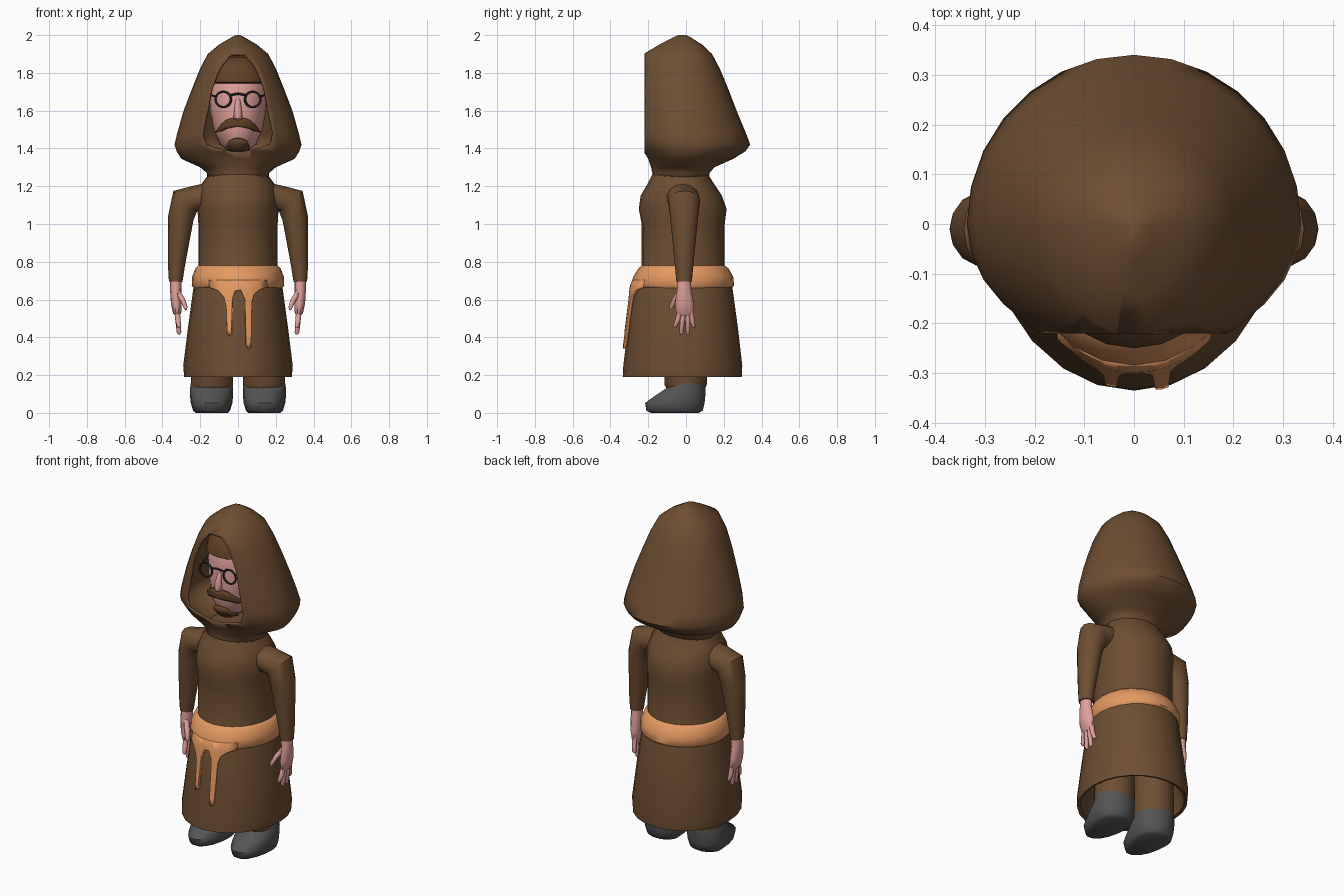
import bpy, bmesh, math
from mathutils import Vector


def mat(name, r, g, b):
    m = bpy.data.materials.new(name)
    m.diffuse_color = (r, g, b, 1)
    return m


BROWN = mat("robe_brown", 0.155, 0.076, 0.032)
SKIN = mat("skin_pink", 0.76, 0.36, 0.33)
BELT = mat("belt_tan", 0.78, 0.32, 0.12)
SHOE = mat("shoe_grey", 0.09, 0.09, 0.09)
HAIR = mat("hair_brown", 0.125, 0.054, 0.02)
DARK = mat("glasses_dark", 0.03, 0.03, 0.035)


def finish(name, bm, material, thick=0.0, offset=-1, angle=50):
    bmesh.ops.recalc_face_normals(bm, faces=bm.faces)
    me = bpy.data.meshes.new(name)
    bm.to_mesh(me)
    bm.free()
    ob = bpy.data.objects.new(name, me)
    bpy.context.collection.objects.link(ob)
    me.materials.append(material)
    bpy.ops.object.select_all(action='DESELECT')
    ob.select_set(True)
    bpy.context.view_layer.objects.active = ob
    bpy.ops.object.shade_smooth_by_angle(angle=math.radians(angle))
    if thick:
        s = ob.modifiers.new("thickness", 'SOLIDIFY')
        s.thickness, s.offset = thick, offset
    return ob


def skin_rings(rings, caps=(True, True)):
    bm = bmesh.new()
    vs = [[bm.verts.new(p) for p in r] for r in rings]
    n = len(rings[0])
    for a, b in zip(vs, vs[1:]):
        for i in range(n):
            j = (i + 1) % n
            bm.faces.new((a[i], a[j], b[j], b[i]))
    if caps[0]:
        bm.faces.new(vs[0][::-1])
    if caps[1]:
        bm.faces.new(vs[-1])
    return bm


def loft(profile, n=24, cx=0.0, caps=(True, True)):
    """Stacked ovals: (height, half width, front depth, back depth)."""
    rings = []
    for z, w, f, b in profile:
        ring = []
        for i in range(n):
            a = 2 * math.pi * i / n
            s = math.sin(a)
            ring.append((cx + w * math.cos(a), s * (b if s > 0 else f), z))
        rings.append(ring)
    return skin_rings(rings, caps)


def tube(name, path, material, n=10):
    """Tube through (x, y, z, radius, depth radius)."""
    pts = [Vector(p[:3]) for p in path]
    rings = []
    for i, p in enumerate(pts):
        t = (pts[min(i + 1, len(pts) - 1)] - pts[max(i - 1, 0)]).normalized()
        ref = Vector((0, 1, 0)) if abs(t.y) < 0.8 else Vector((1, 0, 0))
        u = t.cross(ref).normalized()
        v = t.cross(u)
        ra, rb = path[i][3:]
        rings.append([p + u * ra * math.cos(2 * math.pi * k / n)
                      + v * rb * math.sin(2 * math.pi * k / n) for k in range(n)])
    return finish(name, skin_rings(rings), material)


def front_y(profile, x, z):
    """Front surface of a loft at x, z."""
    for a, b in zip(profile, profile[1:]):
        if a[0] <= z <= b[0]:
            t = (z - a[0]) / (b[0] - a[0])
            w, f = a[1] + t * (b[1] - a[1]), a[2] + t * (b[2] - a[2])
            return -f * math.sqrt(max(0.0, 1 - (x / w) ** 2))
    return -profile[0][2]


def strip(name, cols, profile, off, thick, material, rows=6):
    """Plate between upper and lower edges (x, top, bottom), wrapped on a loft."""
    bm = bmesh.new()
    grid = []
    for x, top, bot in cols:
        zs = [top + (bot - top) * k / rows for k in range(rows + 1)]
        grid.append([bm.verts.new((x, front_y(profile, x, z) - off, z)) for z in zs])
    for a, b in zip(grid, grid[1:]):
        for k in range(rows):
            bm.faces.new((a[k], b[k], b[k + 1], a[k + 1]))
    return finish(name, bm, material, thick, 0)


# Robe body: skirt flares out, with a hollow underside
SKIRT = [(0.19, 0.285, 0.335, 0.295), (0.25, 0.29, 0.332, 0.298), (0.45, 0.265, 0.308, 0.275),
         (0.67, 0.235, 0.28, 0.245), (0.78, 0.21, 0.235, 0.205)]
INNER = [(0.6, 0.19, 0.22, 0.19), (0.195, 0.268, 0.315, 0.277)]
TORSO = [(1.0, 0.21, 0.235, 0.205), (1.08, 0.215, 0.25, 0.215), (1.15, 0.215, 0.24, 0.19),
         (1.21, 0.195, 0.205, 0.15), (1.25, 0.165, 0.185, 0.125), (1.3, 0.15, 0.16, 0.11)]
finish("robe", loft(INNER + SKIRT + TORSO), BROWN)

# Hood: closed cowl, sliced open at the front
HOOD = [(1.24, 0.165, 0.18, 0.12), (1.27, 0.165, 0.178, 0.125), (1.30, 0.20, 0.185, 0.15),
        (1.345, 0.30, 0.2, 0.25), (1.385, 0.325, 0.225, 0.315), (1.42, 0.336, 0.258, 0.34),
        (1.48, 0.322, 0.272, 0.318), (1.6, 0.288, 0.268, 0.268), (1.72, 0.242, 0.272, 0.222),
        (1.82, 0.202, 0.255, 0.18), (1.9, 0.16, 0.225, 0.138), (1.95, 0.1, 0.14, 0.085),
        (1.985, 0.04, 0.075, 0.03), (2.0, 0.012, 0.04, 0.0)]
hood = loft(HOOD, 28, caps=(False, True))
bmesh.ops.bisect_plane(hood, geom=hood.verts[:] + hood.edges[:] + hood.faces[:],
                       plane_co=(0, -0.22, 0), plane_no=(0, -1, 0), clear_outer=True)
finish("hood", hood, BROWN, 0.012)

# Belt with two hanging ends
finish("belt", loft([(0.66, 0.235, 0.275, 0.24), (0.675, 0.245, 0.29, 0.255),
                     (0.72, 0.243, 0.28, 0.25), (0.765, 0.226, 0.252, 0.225),
                     (0.782, 0.208, 0.232, 0.202)]), BELT)
DRAPE = [(-0.15, 0.665), (-0.1, 0.645), (-0.072, 0.61), (-0.06, 0.56), (-0.056, 0.42),
         (-0.045, 0.41), (-0.034, 0.42), (-0.03, 0.6), (-0.015, 0.645), (0.015, 0.65),
         (0.036, 0.6), (0.042, 0.36), (0.054, 0.34), (0.067, 0.35), (0.07, 0.58),
         (0.082, 0.625), (0.11, 0.65), (0.15, 0.665)]
strip("belt_ends", [(x, 0.7, b) for x, b in DRAPE], SKIRT, 0.01, 0.016, BELT, 10)

# Head, nose and hair
HEAD = [(1.385, 0.05, 0.12, 0.05), (1.42, 0.095, 0.155, 0.08), (1.5, 0.13, 0.175, 0.13),
        (1.6, 0.148, 0.178, 0.15), (1.7, 0.155, 0.175, 0.16), (1.8, 0.14, 0.16, 0.15),
        (1.87, 0.09, 0.11, 0.1)]
finish("head", loft(HEAD), SKIN)
tube("nose", [(0, -0.17, 1.66, 0.012, 0.01), (0, -0.185, 1.6, 0.02, 0.02),
              (0, -0.185, 1.565, 0.024, 0.02), (0, -0.17, 1.55, 0.012, 0.01)], SKIN, 8)
finish("hair", loft([(1.745, 0.154, 0.172, 0.16), (1.752, 0.164, 0.186, 0.168),
                     (1.8, 0.154, 0.178, 0.162), (1.85, 0.12, 0.145, 0.13),
                     (1.885, 0.07, 0.09, 0.08)]), HAIR)

# Moustache and goatee
half = [(0.0, 1.548, 1.515), (0.03, 1.562, 1.51), (0.06, 1.55, 1.505),
        (0.085, 1.525, 1.492), (0.108, 1.492, 1.486)]
strip("moustache", [(-x, t, b) for x, t, b in half[:0:-1]] + half, HEAD, 0.012, 0.025, HAIR, 3)
strip("goatee", [(-0.055, 1.41, 1.395), (-0.04, 1.445, 1.39), (-0.018, 1.452, 1.387),
                 (0.018, 1.452, 1.387), (0.04, 1.445, 1.39), (0.055, 1.41, 1.395)],
      HEAD, 0.01, 0.025, HAIR, 3)

# Glasses bridge
tube("glasses_bridge", [(-0.042, -0.192, 1.682, 0.006, 0.006), (0, -0.198, 1.69, 0.006, 0.006),
                        (0.042, -0.192, 1.682, 0.006, 0.006)], DARK, 6)

SHOE_PROFILE = [(0.008, 0.085, 0.19, 0.07), (0.02, 0.098, 0.213, 0.09), (0.06, 0.11, 0.22, 0.1),
                (0.1, 0.114, 0.165, 0.104), (0.135, 0.114, 0.11, 0.106),
                (0.165, 0.11, 0.085, 0.104)]
FINGERS = [(-0.03, -0.058, 0.45), (-0.012, -0.025, 0.415), (0.008, 0.01, 0.415),
           (0.025, 0.04, 0.45)]

for s, side in ((-1, "left"), (1, "right")):
    # Glasses lens rim and temple
    bpy.ops.mesh.primitive_torus_add(location=(s * 0.078, -0.19, 1.66), rotation=(math.pi / 2, 0, 0),
                                     major_radius=0.041, minor_radius=0.006,
                                     major_segments=20, minor_segments=6)
    rim = bpy.context.object
    rim.name = side + "_glasses_rim"
    rim.data.materials.append(DARK)
    tube(side + "_glasses_temple", [(s * 0.116, -0.19, 1.675, 0.005, 0.005),
                                    (s * 0.158, -0.02, 1.685, 0.005, 0.005)], DARK, 6)

    # Sleeve, bending down from the shoulder
    tube(side + "_sleeve", [(s * x, y, z, a, b) for x, y, z, a, b in (
        (0.09, -0.02, 1.16, 0.07, 0.09), (0.21, -0.015, 1.135, 0.072, 0.085),
        (0.28, -0.01, 1.12, 0.083, 0.085), (0.303, -0.01, 1.03, 0.068, 0.075),
        (0.315, -0.01, 0.9, 0.056, 0.062), (0.326, -0.01, 0.78, 0.045, 0.05),
        (0.33, -0.01, 0.695, 0.036, 0.042))], BROWN, 14)

    # Hand with four fingers and a thumb
    tube(side + "_palm", [(s * x, y, z, a, b) for x, y, z, a, b in (
        (0.33, -0.01, 0.71, 0.03, 0.036), (0.33, -0.01, 0.65, 0.03, 0.04),
        (0.327, -0.008, 0.58, 0.028, 0.053), (0.322, -0.005, 0.53, 0.022, 0.048),
        (0.32, -0.005, 0.515, 0.012, 0.04))], SKIN, 10)
    for k, (y0, y1, z1) in enumerate(FINGERS):
        tube(f"{side}_finger_{k + 1}", [
            (s * 0.322, y0, 0.55, 0.014, 0.014), (s * 0.318, (y0 + y1) / 2, 0.49, 0.014, 0.013),
            (s * 0.312, y1, z1 + 0.01, 0.012, 0.011), (s * 0.311, y1, z1, 0.005, 0.005)], SKIN, 8)
    tube(side + "_thumb", [
        (s * 0.32, -0.03, 0.64, 0.015, 0.018), (s * 0.292, -0.06, 0.595, 0.014, 0.016),
        (s * 0.278, -0.078, 0.56, 0.011, 0.012), (s * 0.275, -0.083, 0.545, 0.005, 0.005)], SKIN, 8)

    # Trouser leg and shoe
    finish(side + "_leg", loft([(0.125, 0.106, 0.1, 0.1), (0.15, 0.112, 0.115, 0.11),
                                (0.3, 0.108, 0.112, 0.11), (0.6, 0.1, 0.1, 0.1)], 16, s * 0.138), BROWN)
    finish(side + "_shoe", loft(SHOE_PROFILE, 18, s * 0.14), SHOE)
    bottom = bpy.context.object
    bottom.location.z = -0.008
